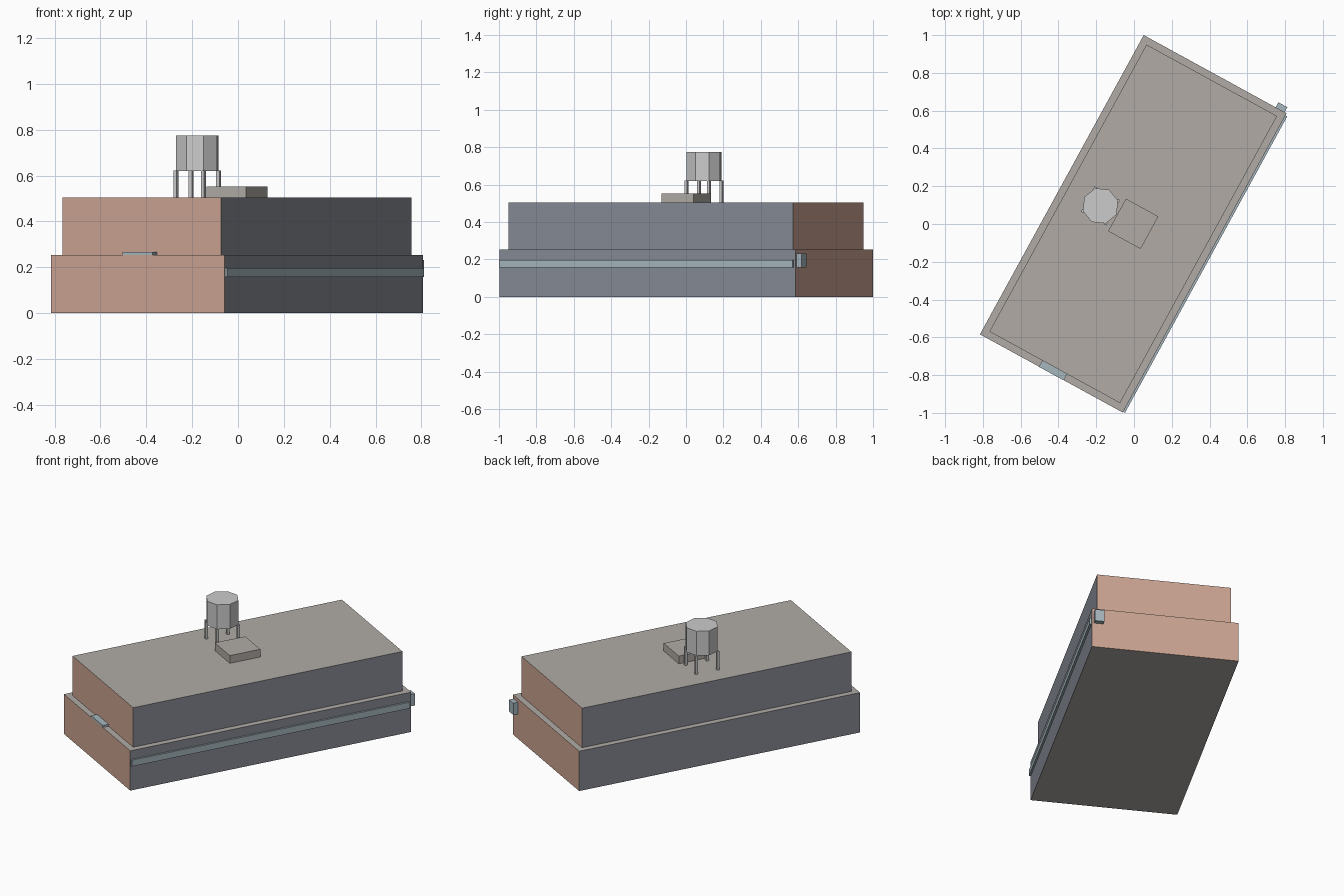
import bpy, bmesh
from math import radians
from mathutils import Matrix, Vector

if "Cube" in bpy.data.objects:
    bpy.data.objects.remove(bpy.data.objects["Cube"])

# The whole building is turned in plan; parts are laid out in its own axes
SITE = Matrix.Translation((-0.004, 0.001, 0)) @ Matrix.Rotation(radians(-28.7), 4, 'Z')


def material(name, rgb):
    mat = bpy.data.materials.new(name)
    mat.diffuse_color = (*rgb, 1)
    mat.use_nodes = True
    mat.node_tree.nodes["Principled BSDF"].inputs["Base Color"].default_value = mat.diffuse_color
    return mat


BRICK = material("brick", (0.60, 0.37, 0.29))
SLATE = material("slate", (0.24, 0.26, 0.30))
ROOF = material("roof", (0.44, 0.41, 0.38))
TRIM = material("trim", (0.38, 0.47, 0.51))


def finish(bm, name, mats):
    mesh = bpy.data.meshes.new(name)
    bm.to_mesh(mesh)
    bm.free()
    for mat in mats:
        mesh.materials.append(mat)
    obj = bpy.data.objects.new(name, mesh)
    obj.matrix_world = SITE
    bpy.context.collection.objects.link(obj)
    return obj


def box(name, lo, hi, *mats):
    """Box between two corners; three materials mean ends, sides, top."""
    lo, hi = Vector(lo), Vector(hi)
    bm = bmesh.new()
    bmesh.ops.create_cube(bm, size=1, matrix=Matrix.Translation((lo + hi) / 2)
                          @ Matrix.Diagonal((*(hi - lo), 1)))
    bm.normal_update()
    if len(mats) == 3:
        for f in bm.faces:
            n = f.normal
            f.material_index = 0 if abs(n.y) > 0.5 else 1 if abs(n.x) > 0.5 else 2
    return finish(bm, name, mats)


# Two stacked storeys
Z1, Z2 = 0.253, 0.504
box("lower_storey", (-0.431, -0.903, 0), (0.431, 0.903, Z1), BRICK, SLATE, ROOF)
box("upper_storey", (-0.394, -0.866, Z1), (0.394, 0.866, Z2), BRICK, SLATE, ROOF)

# Trim: side band, rear sign box, front ledge plate
box("side_band", (0.425, -0.898, 0.157), (0.442, 0.89, 0.197), TRIM)
box("rear_sign", (0.365, 0.895, 0.157), (0.419, 0.933, 0.232), TRIM)
box("front_plate", (-0.075, -0.904, Z1), (0.075, -0.858, 0.266), TRIM)

# Roof hatch
box("roof_hatch", (-0.098, -0.098, Z2), (0.098, 0.098, 0.553), ROOF)

# Eight-sided water tank on four legs
TX, R, LEG = -0.198, 0.097, 0.008
bm = bmesh.new()
bmesh.ops.create_cone(bm, cap_ends=True, segments=8, radius1=R, radius2=R, depth=0.155,
                      matrix=Matrix.Translation((TX, 0, 0.6975)))
finish(bm, "water_tank", [])
d = R * 0.707
for i, (sx, sy) in enumerate([(1, 1), (-1, 1), (-1, -1), (1, -1)]):
    x, y = TX + sx * d, sy * d
    box(f"tank_leg_{i + 1}", (x - LEG, y - LEG, Z2), (x + LEG, y + LEG, 0.622))
